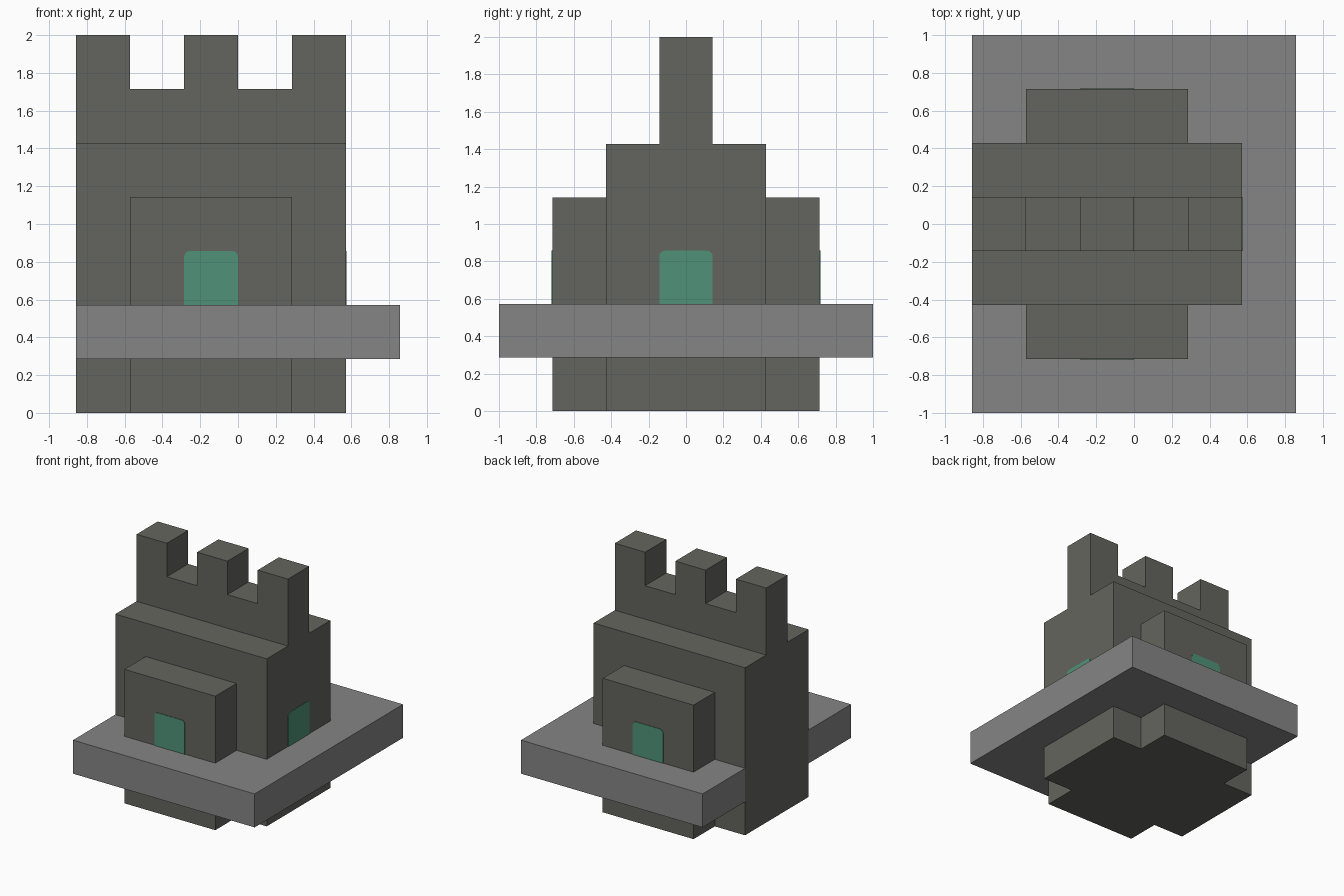
import bpy
import bmesh
from math import sin, cos, pi
from mathutils import Matrix, Vector

cube = bpy.data.objects.get("Cube")
if cube:
    bpy.data.objects.remove(cube, do_unlink=True)

U = 1 / 7  # building module


def material(name, rgb):
    mat = bpy.data.materials.new(name)
    mat.use_nodes = True
    mat.diffuse_color = (*rgb, 1)
    mat.node_tree.nodes["Principled BSDF"].inputs["Base Color"].default_value = (*rgb, 1)
    return mat


stone = material("dark stone", (0.127, 0.130, 0.112))
slab = material("grey slab", (0.235, 0.235, 0.235))
glass = material("green glass", (0.080, 0.287, 0.188))


def prism(name, outline, axes, origin, depth, mat):
    """Extrude an outline, drawn along axes[0] and axes[1], by depth along axes[2]."""
    a, b, c = (Vector(v) for v in axes)
    o = Vector(origin)
    bm = bmesh.new()
    face = bm.faces.new([bm.verts.new((o + a * p + b * q) * U) for p, q in outline])
    side = bmesh.ops.extrude_face_region(bm, geom=[face])["geom"]
    bmesh.ops.translate(bm, vec=c * depth * U,
                        verts=[g for g in side if isinstance(g, bmesh.types.BMVert)])
    bmesh.ops.recalc_face_normals(bm, faces=bm.faces)
    mesh = bpy.data.meshes.new(name)
    bm.to_mesh(mesh)
    bm.free()
    mesh.materials.append(mat)
    obj = bpy.data.objects.new(name, mesh)
    bpy.context.collection.objects.link(obj)
    return obj


def rect(x0, x1, y0, y1):
    return [(x0, y0), (x1, y0), (x1, y1), (x0, y1)]


X, Y, Z = Matrix.Identity(3)

# Main hall
prism("main_hall", rect(-6, 4, -3, 3), (X, Y, Z), (0, 0, 0), 10, stone)

# Battlement wall: one outline with three merlons
crest = [(-6, 10)]
for left in (-6, -2, 2):
    crest += [(left, 12), (left, 14), (left + 2, 14), (left + 2, 12)]
crest = [p for p in crest if p not in ((-6, 12), (4, 12))] + [(4, 10)]
prism("battlement_wall", crest, (X, Z, Y), (0, -1, 0), 2, stone)

# Platform, notched around the hall on its flush side
platform = [(-6, -7), (6, -7), (6, 7), (-6, 7), (-6, 3), (0, 3), (0, -3), (-6, -3)]
prism("platform", platform, (X, Y, Z), (0, 0, 2), 2, slab)

# Front and back bays
for name, y in (("front_bay", -5), ("back_bay", 3)):
    prism(name, rect(-4, 2, y, y + 2), (X, Y, Z), (0, 0, 0), 8, stone)

# Window plates with rounded upper corners
R = 0.22
window = [(-1, 4), (1, 4)]
for cx, start in ((1 - R, 0), (R - 1, pi / 2)):
    for i in range(5):
        t = start + i * pi / 8
        window.append((cx + R * cos(t), 6 - R + R * sin(t)))
T = 0.03
prism("front_window", window, (X, Z, -Y), (-1, -5, 0), T, glass)
prism("back_window", window, (X, Z, Y), (-1, 5, 0), T, glass)
prism("side_window", window, (Y, Z, X), (4, 0, 0), T, glass)
